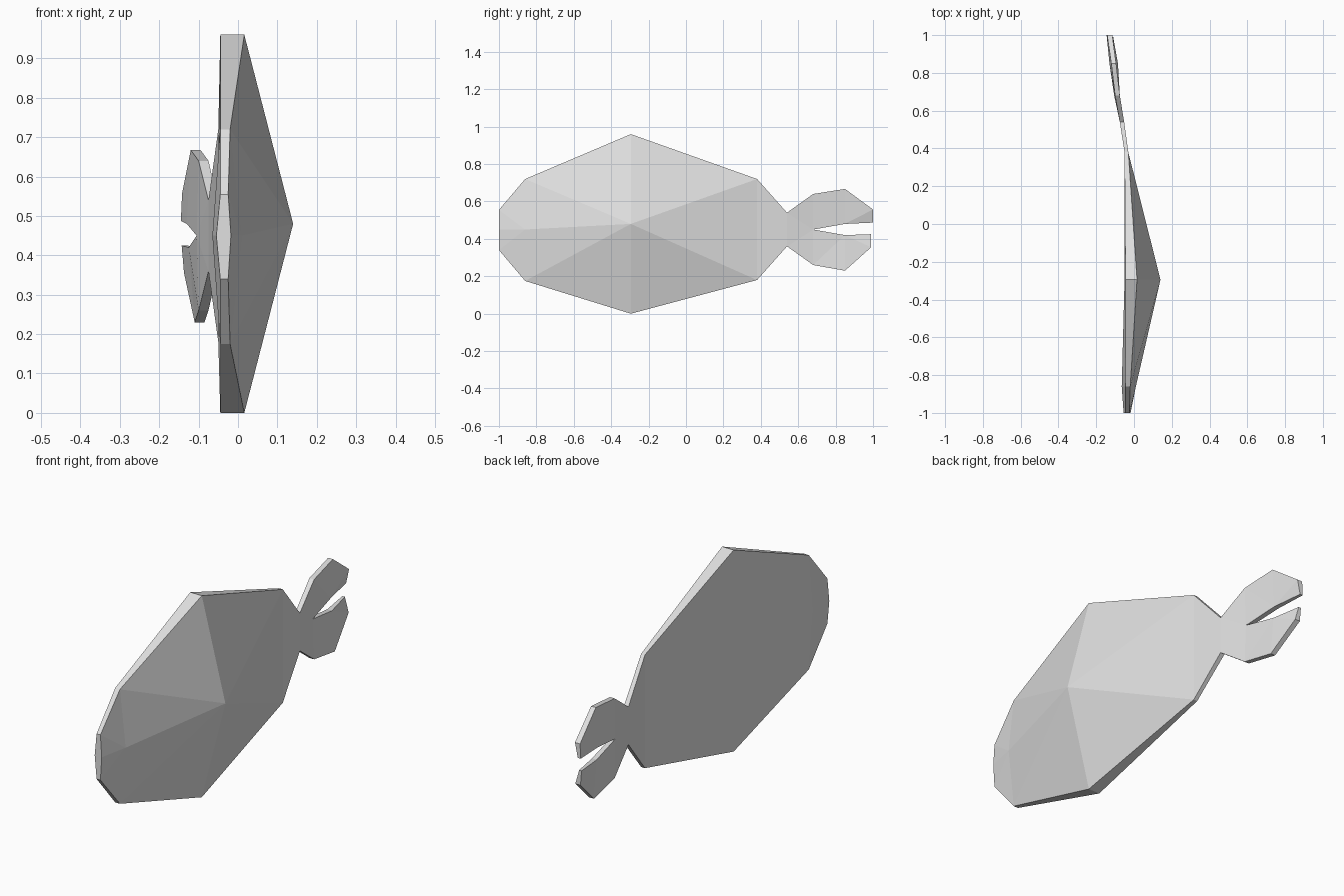
import bpy
import bmesh

cube = bpy.data.objects.get("Cube")
if cube:
    bpy.data.objects.remove(cube, do_unlink=True)

grey = bpy.data.materials.new("light grey")
grey.use_nodes = True
colour = (0.75, 0.75, 0.75, 1)
grey.diffuse_color = colour
grey.node_tree.nodes["Principled BSDF"].inputs["Base Color"].default_value = colour

bm = bmesh.new()


def pair(y, z, back, front):
    """One point of the sheet: its back (-x) and front (+x) vertices."""
    return bm.verts.new((back, y, z)), bm.verts.new((front, y, z))


def panel(*pairs):
    """Skin both sides of the sheet between the given points."""
    bm.faces.new([p[0] for p in pairs])
    bm.faces.new([p[1] for p in reversed(pairs)])


# Body stations: y, low z, mid z, high z, rim back/front x, mid back/front x
stations = [
    (-1.00, 0.34, 0.45, 0.555, -0.045, -0.025, -0.055, -0.018),
    (-0.86, 0.175, 0.45, 0.72, -0.045, -0.02, -0.065, 0.01),
    (-0.295, 0.0, 0.48, 0.96, -0.045, 0.016, -0.05, 0.14),
    (0.38, 0.18, 0.45, 0.72, -0.05, -0.03, -0.05, -0.03),
    (0.54, 0.36, 0.45, 0.54, -0.075, -0.052, -0.075, -0.052),
    (0.68, 0.26, 0.45, 0.64, -0.10, -0.075, -0.105, -0.082),
]
grid = []
for y, low, mid, high, rb, rf, mb, mf in stations:
    grid.append((pair(y, low, rb, rf), pair(y, mid, mb, mf), pair(y, high, rb, rf)))
for a, b in zip(grid, grid[1:]):
    for i in (0, 1):
        panel(a[i], b[i], b[i + 1], a[i + 1])

# Forked tail: two lobes, each a pair of panels
root = grid[-1]
lower_mid = pair(0.85, 0.23, -0.11, -0.085), pair(0.85, 0.42, -0.125, -0.10)
lower_tip = pair(0.99, 0.355, -0.137, -0.11), pair(0.99, 0.425, -0.143, -0.13)
upper_mid = pair(0.85, 0.48, -0.13, -0.105), pair(0.85, 0.667, -0.12, -0.095)
upper_tip = pair(1.0, 0.487, -0.145, -0.13), pair(1.0, 0.557, -0.142, -0.115)
for base, mid, tip in ((root[:2], lower_mid, lower_tip), (root[1:], upper_mid, upper_tip)):
    panel(base[0], mid[0], mid[1], base[1])
    panel(mid[0], tip[0], tip[1], mid[1])

# Rim: bridge the open outlines of both sides
bm.verts.ensure_lookup_table()
bm.verts.index_update()
for edge in [e for e in bm.edges if e.is_boundary and e.verts[0].index % 2 == 0]:
    a, b = edge.verts
    bm.faces.new((a, b, bm.verts[b.index + 1], bm.verts[a.index + 1]))
bmesh.ops.recalc_face_normals(bm, faces=bm.faces)
bmesh.ops.triangulate(bm, faces=[f for f in bm.faces if len(f.verts) > 3])

mesh = bpy.data.meshes.new("fish_body")
bm.to_mesh(mesh)
bm.free()
mesh.materials.append(grey)
body = bpy.data.objects.new("fish_body", mesh)
bpy.context.collection.objects.link(body)
